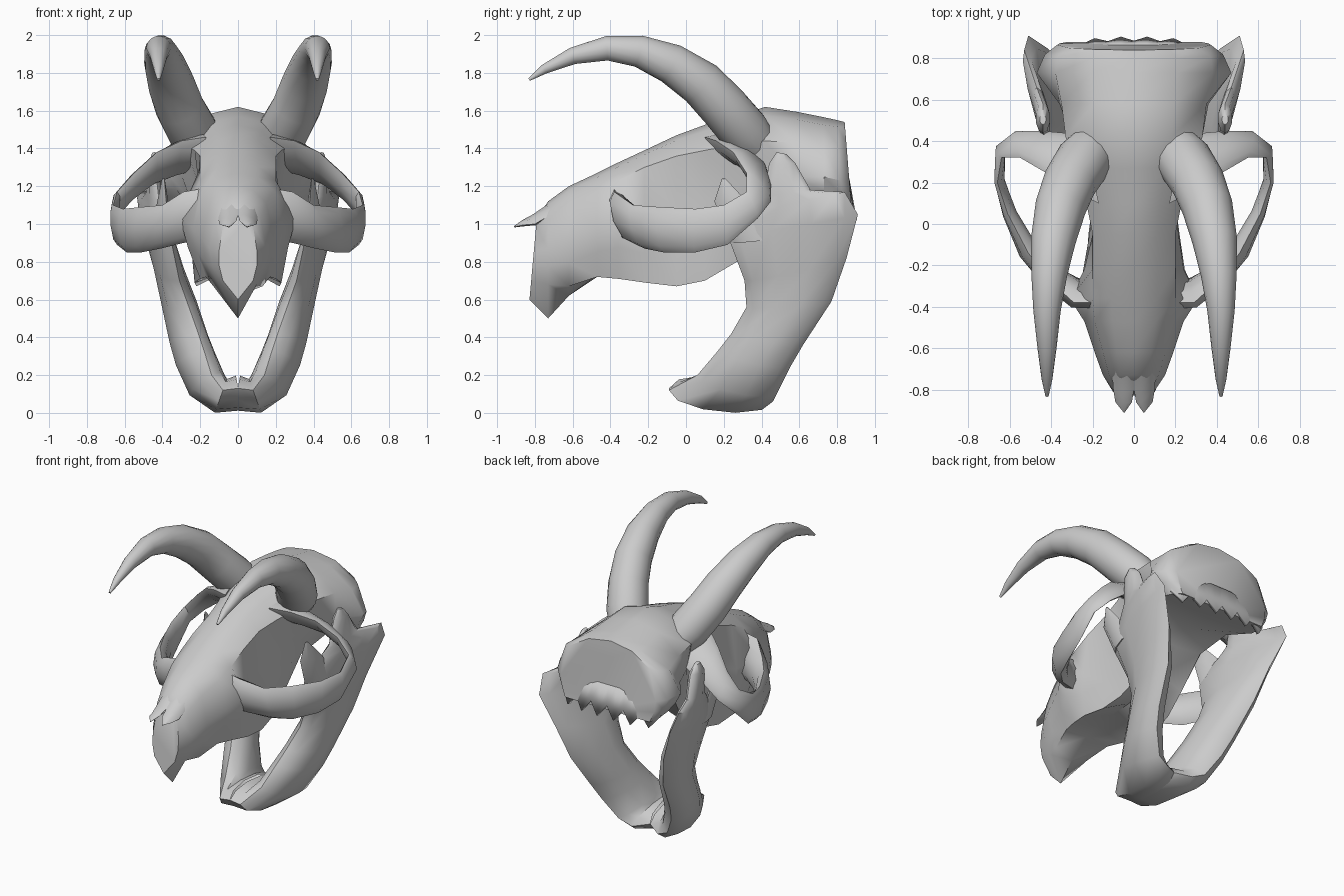
import bpy
import bmesh
import math
from mathutils import Vector

if "Cube" in bpy.data.objects:
    bpy.data.objects.remove(bpy.data.objects["Cube"])

bone = bpy.data.materials.new("bone_grey")
bone.use_nodes = True
bone.diffuse_color = (0.6, 0.6, 0.6, 1)
bone.node_tree.nodes["Principled BSDF"].inputs["Base Color"].default_value = (0.6, 0.6, 0.6, 1)


def finish(name, bm, mirror, angle=45):
    """Turn a bmesh into a shaded, optionally mirrored object."""
    bmesh.ops.recalc_face_normals(bm, faces=bm.faces)
    mesh = bpy.data.meshes.new(name)
    bm.to_mesh(mesh)
    bm.free()
    mesh.materials.append(bone)
    obj = bpy.data.objects.new(name, mesh)
    bpy.context.collection.objects.link(obj)
    if mirror:
        obj.modifiers.new("Mirror", 'MIRROR')
    bpy.ops.object.select_all(action='DESELECT')
    obj.select_set(True)
    bpy.context.view_layer.objects.active = obj
    bpy.ops.object.shade_smooth_by_angle(angle=math.radians(angle))
    return obj


def skin(bm, rings, cap_start=True):
    """Bridge successive rings of points and cap the ends."""
    loops = [[bm.verts.new(p) for p in ring] for ring in rings]
    n = len(loops[0])
    for a, b in zip(loops, loops[1:]):
        for i in range(n):
            j = (i + 1) % n
            bm.faces.new((a[i], a[j], b[j], b[i]))
    bm.faces.new(loops[-1])
    if cap_start:
        bm.faces.new(loops[0])


def blade(name, stations, sides=8, cap_start=True):
    """Loft flattened sections, each spanning two edge points with a half thickness."""
    mids = [(Vector(a) + Vector(b)) / 2 for a, b, t in stations]
    rings = []
    for i, (a, b, t) in enumerate(stations):
        tangent = mids[min(i + 1, len(mids) - 1)] - mids[max(i - 1, 0)]
        half = (Vector(a) - Vector(b)) / 2
        across = tangent.cross(half).normalized() * t
        rings.append([mids[i] + half * math.cos(k * math.tau / sides)
                      + across * math.sin(k * math.tau / sides) for k in range(sides)])
    bm = bmesh.new()
    skin(bm, rings, cap_start)
    return finish(name, bm, True)


# Skull: y, top z, then upper, middle and lower (half width, z), palate z, lean
skull = [
    (-.79, 1.03, (.08, .99), (.10, .86), (.08, .70), .60, -.09),
    (-.73, 1.12, (.12, 1.03), (.15, .87), (.10, .68), .50, 0),
    (-.62, 1.20, (.15, 1.11), (.19, .92), (.13, .67), .62, 0),
    (-.47, 1.27, (.19, 1.18), (.24, .98), (.17, .72), .73, 0),
    (-.36, 1.325, (.20, 1.23), (.31, 1.04), (.20, .71), .76, 0),
    (-.22, 1.39, (.20, 1.30), (.24, 1.00), (.23, .69), .78, 0),
    (-.05, 1.47, (.20, 1.36), (.19, 1.06), (.22, .67), .79, 0),
    (.10, 1.525, (.23, 1.39), (.18, 1.12), (.20, .70), .80, 0),
    (.27, 1.57, (.28, 1.42), (.22, 1.19), (.17, .80), .86, 0),
    (.42, 1.62, (.33, 1.44), (.30, 1.26), (.20, 1.02), 1.0, 0),
    (.58, 1.595, (.35, 1.43), (.36, 1.25), (.28, 1.12), 1.06, 0),
    (.73, 1.565, (.38, 1.40), (.47, 1.25), (.37, 1.10), 1.08, 0),
    (.80, 1.55, (.37, 1.41), (.43, 1.23), (.36, 1.08), 1.07, .06),
    (.84, 1.54, (.31, 1.43), (.37, 1.22), (.33, 1.07), 1.07, .08),
]
rings = []
for y, top, up, mid, low, bottom, lean in skull:
    brow = (up[0] * .55, top - (top - up[1]) * .25)
    cheek = ((mid[0] + low[0]) / 2 + .01, (mid[1] + low[1]) / 2)
    half = [brow, up, mid, cheek, low]
    ring = [(0, top)] + half + [(0, bottom)] + [(-x, z) for x, z in reversed(half)]
    rings.append([(x, y + lean * (top - z), z) for x, z in ring])
bm = bmesh.new()
skin(bm, rings)
finish("skull", bm, False)

# Nasal bones overhanging the muzzle
blade("nasal_bone", [
    ((0, -.66, 1.155), (.11, -.66, 1.08), .02),
    ((0, -.80, 1.045), (.10, -.80, 1.0), .025),
    ((.01, -.86, 1.015), (.09, -.86, .995), .015),
    ((.045, -.91, .985), (.05, -.91, .985), .004),
], 6)

# Curved horns: centre and radius along each horn
horn = [
    ((.20, .37, 1.42), .115), ((.24, .31, 1.49), .135), ((.31, .20, 1.62), .13),
    ((.355, .08, 1.745), .123), ((.39, -.08, 1.85), .108), ((.41, -.25, 1.915), .086),
    ((.42, -.42, 1.93), .066), ((.42, -.6, 1.89), .046), ((.42, -.75, 1.82), .026),
    ((.42, -.83, 1.765), .008),
]
stations = []
for i, (c, r) in enumerate(horn):
    t = Vector(horn[min(i + 1, len(horn) - 1)][0]) - Vector(horn[max(i - 1, 0)][0])
    side = t.cross(Vector((0, 0, 1))).normalized() * r
    stations.append((Vector(c) + side, Vector(c) - side, r))
blade("horn", stations, 14)

# Cheek arch sweeping out from the muzzle and up to the brow
blade("cheek_arch", [
    ((.12, -.38, 1.20), (.14, -.34, .92), .05),
    ((.29, -.38, 1.17), (.29, -.28, .90), .06),
    ((.40, -.28, 1.10), (.41, -.22, .87), .055),
    ((.51, -.14, 1.09), (.51, -.12, .85), .05),
    ((.61, .05, 1.08), (.59, .05, .85), .035),
    ((.66, .20, 1.10), (.64, .22, .89), .025),
    ((.64, .32, 1.17), (.65, .38, 1.03), .025),
    ((.55, .32, 1.27), (.57, .45, 1.12), .03),
    ((.43, .25, 1.38), (.45, .45, 1.21), .035),
    ((.30, .16, 1.44), (.34, .44, 1.26), .05),
    ((.17, .10, 1.46), (.24, .42, 1.30), .06),
])

# Lower jaw: front edge, back edge, half thickness, from chin to hinge
blade("lower_jaw", [
    ((0, -.09, .13), (0, .40, .08), .09),
    ((.08, -.09, .12), (.10, .46, .06), .09),
    ((.14, .06, .20), (.19, .48, .10), .10),
    ((.18, .17, .33), (.27, .55, .24), .10),
    ((.21, .24, .42), (.31, .62, .36), .095),
    ((.26, .32, .56), (.36, .77, .59), .085),
    ((.31, .31, .70), (.42, .85, .82), .07),
    ((.36, .22, .94), (.51, .91, 1.05), .045),
    ((.39, .32, 1.06), (.53, .84, 1.17), .035),
    ((.42, .41, 1.14), (.47, .66, 1.18), .035),
    ((.44, .44, 1.32), (.44, .58, 1.32), .035),
    ((.44, .48, 1.38), (.44, .53, 1.37), .015),
], 10, cap_start=False)
blade("jaw_prong", [
    ((.36, .24, .90), (.42, .45, .92), .03),
    ((.38, .15, 1.12), (.42, .34, 1.10), .025),
    ((.39, .19, 1.24), (.40, .21, 1.24), .006),
], 6)

# Ragged lower rim at the back of the skull
bm = bmesh.new()
steps = 12
rows = []
for i in range(steps + 1):
    x = -.38 + .76 * i / steps
    bend = .06 * abs(x / .38) ** 3
    jag = i % 2
    rows.append([bm.verts.new((x, .865 - bend, 1.24)),
                 bm.verts.new((x, .885 - bend + .02 * jag, 1.10 - .08 * jag))])
for a, b in zip(rows, rows[1:]):
    bm.faces.new((a[0], b[0], b[1], a[1]))
rim = finish("back_rim", bm, False)
rim.modifiers.new("Solidify", 'SOLIDIFY').thickness = .02
